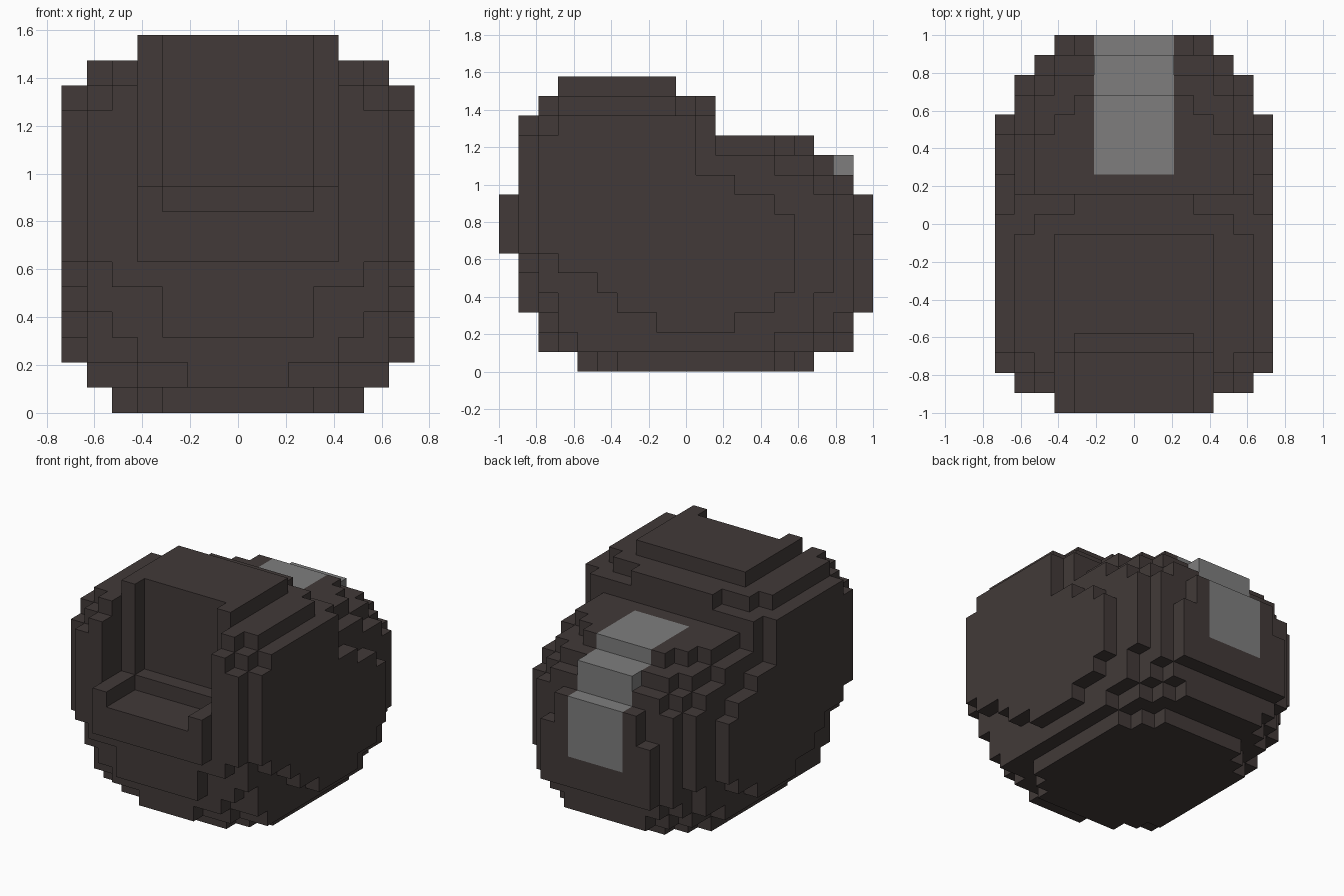
import bpy
import bmesh
from mathutils import Vector

cube = bpy.data.objects.get("Cube")
if cube:
    bpy.data.objects.remove(cube, do_unlink=True)

UNIT = 2 / 19  # edge of one block
ORIGIN = Vector((0, -1, 0))


def material(name, colour):
    mat = bpy.data.materials.new(name)
    mat.use_nodes = True
    mat.diffuse_color = (*colour, 1)
    shader = next(n for n in mat.node_tree.nodes if n.type == "BSDF_PRINCIPLED")
    shader.inputs["Base Color"].default_value = (*colour, 1)
    shader.inputs["Roughness"].default_value = 0.9
    return mat


def box(half, back_front, height):
    """Blocks of a box centred on x, in whole block units."""
    return {(x, y, z)
            for x in range(-half, half)
            for y in range(*back_front)
            for z in range(*height)}


def build(name, blocks, solid, mat):
    """Make a mesh from the exposed faces of the given blocks."""
    bm = bmesh.new()
    corners = {}

    def corner(point):
        key = tuple(point)
        if key not in corners:
            corners[key] = bm.verts.new(Vector(key) * UNIT + ORIGIN)
        return corners[key]

    for block in sorted(blocks):
        for axis in range(3):
            for side in (0, 1):
                near = list(block)
                near[axis] += 2 * side - 1
                if tuple(near) in solid:
                    continue
                u, v = (axis + 1) % 3, (axis + 2) % 3
                ring = []
                for du, dv in ((0, 0), (1, 0), (1, 1), (0, 1)):
                    p = list(block)
                    p[axis] += side
                    p[u] += du
                    p[v] += dv
                    ring.append(corner(p))
                bm.faces.new(ring if side else ring[::-1])
    mesh = bpy.data.meshes.new(name)
    bm.to_mesh(mesh)
    bm.free()
    mesh.materials.append(mat)
    obj = bpy.data.objects.new(name, mesh)
    bpy.context.collection.objects.link(obj)
    return obj


# Rounded shell: for each half width, boxes as (front, back, bottom, top)
LAYERS = {
    7: [(2, 10, 6, 12), (3, 10, 5, 13), (5, 15, 4, 8), (6, 14, 3, 9), (8, 12, 2, 10)],
    6: [(1, 10, 6, 12), (2, 11, 4, 13), (3, 9, 2, 14), (4, 14, 1, 11),
        (3, 16, 2, 10), (2, 17, 4, 9)],
    5: [(1, 11, 5, 13), (2, 10, 3, 14), (6, 14, 0, 12), (4, 16, 1, 11),
        (3, 17, 2, 10), (2, 18, 3, 9)],
    4: [(0, 1, 6, 9), (3, 9, 1, 15), (5, 15, 0, 12), (2, 18, 2, 10),
        (3, 17, 1, 11), (17, 19, 3, 7)],
    3: [(1, 2, 3, 13), (2, 11, 2, 14), (4, 16, 0, 12), (3, 18, 1, 10), (17, 19, 3, 9)],
    2: [(2, 4, 1, 3)],
}
shell = set()
for half, boxes in LAYERS.items():
    for front, back, bottom, top in boxes:
        shell |= box(half, (front, back), (bottom, top))

# Open pocket in the front, with a stepped floor
shell -= box(4, (0, 3), (9, 15))
shell -= box(3, (0, 3), (8, 15))
shell -= box(3, (3, 4), (9, 15))

# Stripe running over the back in steps
stripe = (box(2, (12, 16), (11, 12)) | box(2, (16, 18), (10, 11))
          | box(2, (17, 18), (9, 10)) | box(2, (18, 19), (5, 9)))
shell -= stripe
solid = shell | stripe

build("shell", shell, solid, material("dark brown", (0.054, 0.042, 0.040)))
build("back_stripe", stripe, solid, material("mid grey", (0.21, 0.208, 0.208)))
